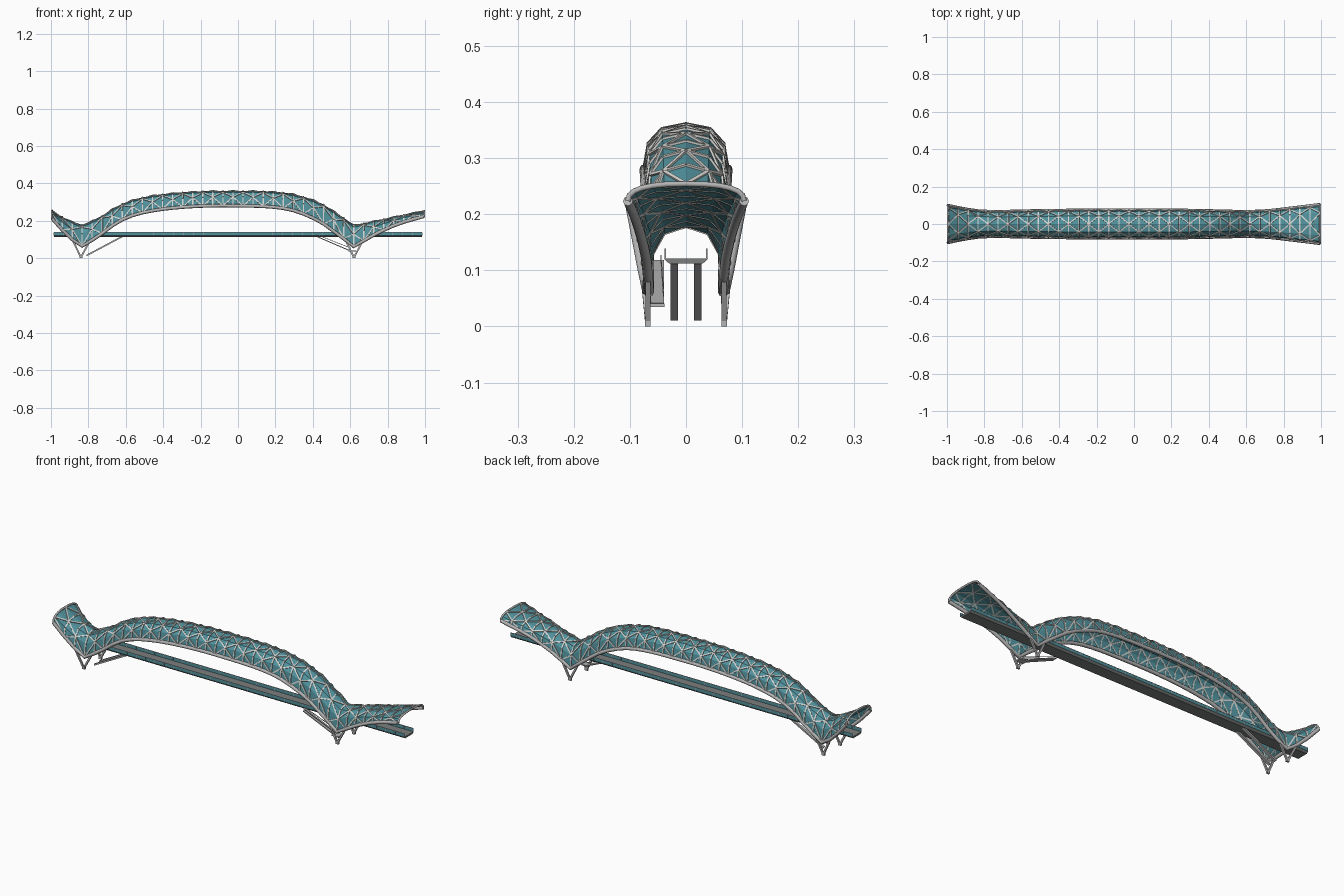
import bpy, bmesh, math
from mathutils import Vector, Matrix

cube = bpy.data.objects.get("Cube")
if cube:
    bpy.data.objects.remove(cube)


def material(name, rgb):
    m = bpy.data.materials.new(name)
    m.use_nodes = True
    m.diffuse_color = (*rgb, 1)
    m.node_tree.nodes["Principled BSDF"].inputs["Base Color"].default_value = (*rgb, 1)
    return m


GLASS = material("teal glass", (0.085, 0.29, 0.34))
WHITE = material("white steel", (0.68, 0.68, 0.66))
STEEL = material("grey steel", (0.46, 0.46, 0.46))
DECK = material("deck grey", (0.2, 0.21, 0.21))


def add_object(name, mesh, mat):
    mesh.materials.clear()
    mesh.materials.append(mat)
    ob = bpy.data.objects.new(name, mesh)
    bpy.context.scene.collection.objects.link(ob)
    return ob


def finish(name, bm, mat):
    mesh = bpy.data.meshes.new(name)
    bm.to_mesh(mesh)
    bm.free()
    return add_object(name, mesh, mat)


def beam(bm, a, b, width, depth, normal=Vector((0, 0, 1))):
    """Box bar from a to b, its depth measured along the normal."""
    a, b = Vector(a), Vector(b)
    d = (b - a).normalized()
    side = d.cross(normal).normalized()
    up = side.cross(d)
    rot = Matrix((side, up, d)).transposed().to_4x4()
    size = Matrix.Diagonal((width, depth, (b - a).length, 1))
    bmesh.ops.create_cube(bm, size=1, matrix=Matrix.Translation((a + b) / 2) @ rot @ size)


def tube(name, points, radius, mat):
    """Round pipe along a path, turned into a mesh."""
    cu = bpy.data.curves.new(name + "_path", "CURVE")
    cu.dimensions = "3D"
    cu.bevel_depth, cu.bevel_resolution, cu.use_fill_caps = radius, 2, True
    sp = cu.splines.new("POLY")
    sp.points.add(len(points) - 1)
    for p, co in zip(sp.points, points):
        p.co = (*co, 1)
    tmp = bpy.data.objects.new(name + "_path", cu)
    bpy.context.scene.collection.objects.link(tmp)
    mesh = bpy.data.meshes.new_from_object(
        tmp.evaluated_get(bpy.context.evaluated_depsgraph_get()))
    bpy.data.objects.remove(tmp)
    return add_object(name, mesh, mat)


# Canopy outline: x, edge height, crown height, half width
KEYS = [
    (-1, .218, .258, .1), (-.92, .13, .21, .083), (-.84, .06, .176, .07),
    (-.75, .115, .213, .066), (-.63, .2, .286, .068), (-.5, .245, .327, .071),
    (-.3, .272, .352, .073), (-.05, .28, .36, .074), (.25, .265, .35, .073),
    (.42, .205, .305, .07), (.53, .13, .24, .067), (.62, .06, .176, .066),
    (.72, .12, .197, .071), (.85, .18, .224, .086), (1, .225, .255, .104),
]
FOOT_X = (-.84, .62)


def outline(x):
    """Smoothly blend the outline between keys, with a crease at the feet."""
    i = max(k for k in range(len(KEYS) - 1) if KEYS[k][0] <= x)
    a, b = Vector(KEYS[i][1:]), Vector(KEYS[i + 1][1:])
    h = KEYS[i + 1][0] - KEYS[i][0]

    def slope(k):
        lo, hi = max(k - 1, 0), min(k + 1, len(KEYS) - 1)
        if KEYS[k][0] in FOOT_X:
            return (b - a) / h
        return (Vector(KEYS[hi][1:]) - Vector(KEYS[lo][1:])) / (KEYS[hi][0] - KEYS[lo][0])

    t = (x - KEYS[i][0]) / h
    m0, m1 = slope(i) * h, slope(i + 1) * h
    return (a * (2*t**3 - 3*t**2 + 1) + m0 * (t**3 - 2*t**2 + t)
            + b * (3*t**2 - 2*t**3) + m1 * (t**3 - t**2))


def section(x, s):
    """Point on the canopy; s runs from -1 (one edge) over 0 (crown) to 1."""
    low, high, half = outline(x)
    ang = (1 - abs(s)) * math.pi / 2
    y = half * max(math.cos(ang), 0) ** 0.8
    return Vector((x, math.copysign(y, s), low + (high - low) * math.sin(ang) ** 0.8))


# Triangulated glass canopy
BAYS, ROWS = 37, 6
stations = [-0.995 + 1.99 * i / BAYS for i in range(BAYS + 1)]
bm = bmesh.new()
grid = [[bm.verts.new(section(x, 2 * j / ROWS - 1)) for j in range(ROWS + 1)] for x in stations]
for i in range(BAYS):
    for j in range(ROWS):
        a, b, c, d = grid[i][j], grid[i + 1][j], grid[i + 1][j + 1], grid[i][j + 1]
        if (i + j) % 2:
            tris = ((a, b, c), (a, c, d))
        else:
            tris = ((a, b, d), (b, c, d))
        for tri in tris:
            bm.faces.new(tri)
bm.normal_update()

# Lattice bars on the cross and diagonal edges
lattice = bmesh.new()
for e in bm.edges:
    row = {v: next(j for j in range(ROWS + 1) if any(g[j] is v for g in grid)) for v in e.verts}
    if len(set(row.values())) == 2:
        n = sum((f.normal for f in e.link_faces), Vector()).normalized()
        p, q = (v.co + n * 0.0015 for v in e.verts)
        beam(lattice, p, q, 0.0065, 0.005, n)
finish("canopy_lattice", lattice, WHITE)
finish("canopy_glass", bm, GLASS)

# Edge pipes, end hoops and V-shaped feet
for side, label in ((-1, "right"), (1, "left")):
    tube("edge_pipe_" + label, [section(x, side) for x in stations], 0.009, STEEL)
    feet = bmesh.new()
    for fx in FOOT_X:
        for dx in (-0.045, 0.045):
            top = section(fx + dx, side)
            beam(feet, (fx, side * 0.068, 0.004), top, 0.009, 0.009, Vector((0, 1, 0)))
        beam(feet, (fx, side * 0.068, 0), (fx, side * 0.068, 0.018), 0.016, 0.01, Vector((0, 1, 0)))
    finish("feet_" + label, feet, STEEL)
for x, label in ((stations[0], "right"), (stations[-1], "left")):
    tube("end_hoop_" + label, [section(x, k / 6 - 1) for k in range(13)], 0.005, STEEL)

# Walkway slab with sloping underside
END = 0.985
bm = bmesh.new()
profile = ((-.04, .121), (-.03, .112), (.03, .112), (.04, .121))
face = bm.faces.new([bm.verts.new((-END, y, z)) for y, z in profile])
new = bmesh.ops.extrude_face_region(bm, geom=[face])["geom"]
bmesh.ops.translate(bm, vec=(2 * END, 0, 0), verts=[v for v in new if isinstance(v, bmesh.types.BMVert)])
bmesh.ops.recalc_face_normals(bm, faces=bm.faces)
finish("walkway", bm, DECK)

# Glass balustrades, handrails and posts
for side, label in ((-1, "right"), (1, "left")):
    y = side * 0.037
    panel, rail = bmesh.new(), bmesh.new()
    beam(panel, (-END, y, 0.129), (END, y, 0.129), 0.0012, 0.017)
    beam(rail, (-END, y, 0.138), (END, y, 0.138), 0.0025, 0.0025)
    for i in range(BAYS + 1):
        x = END * (2 * i / BAYS - 1)
        beam(rail, (x, y, 0.12), (x, y, 0.138), 0.0015, 0.0025, Vector((0, 1, 0)))
    finish("balustrade_glass_" + label, panel, GLASS)
    finish("handrail_" + label, rail, STEEL)

# Pair of sloping props under one end
bm = bmesh.new()
for y in (-0.021, 0.021):
    beam(bm, (-0.81, y, 0.014), (-0.62, y, 0.115), 0.014, 0.008)
finish("sloping_props", bm, STEEL)

# Side stair under the other end, with rails and a landing
bm = bmesh.new()
start, end = Vector((0.42, -0.052, 0.116)), Vector((0.6, -0.052, 0.039))
beam(bm, start, end, 0.026, 0.005)
for y in (-0.012, 0.012):
    lift = Vector((0, y, 0.016))
    beam(bm, start + lift * 0.6, end + lift, 0.002, 0.003)
beam(bm, (0.59, -0.055, 0.038), (0.63, -0.055, 0.038), 0.034, 0.006)
finish("side_stair", bm, STEEL)
